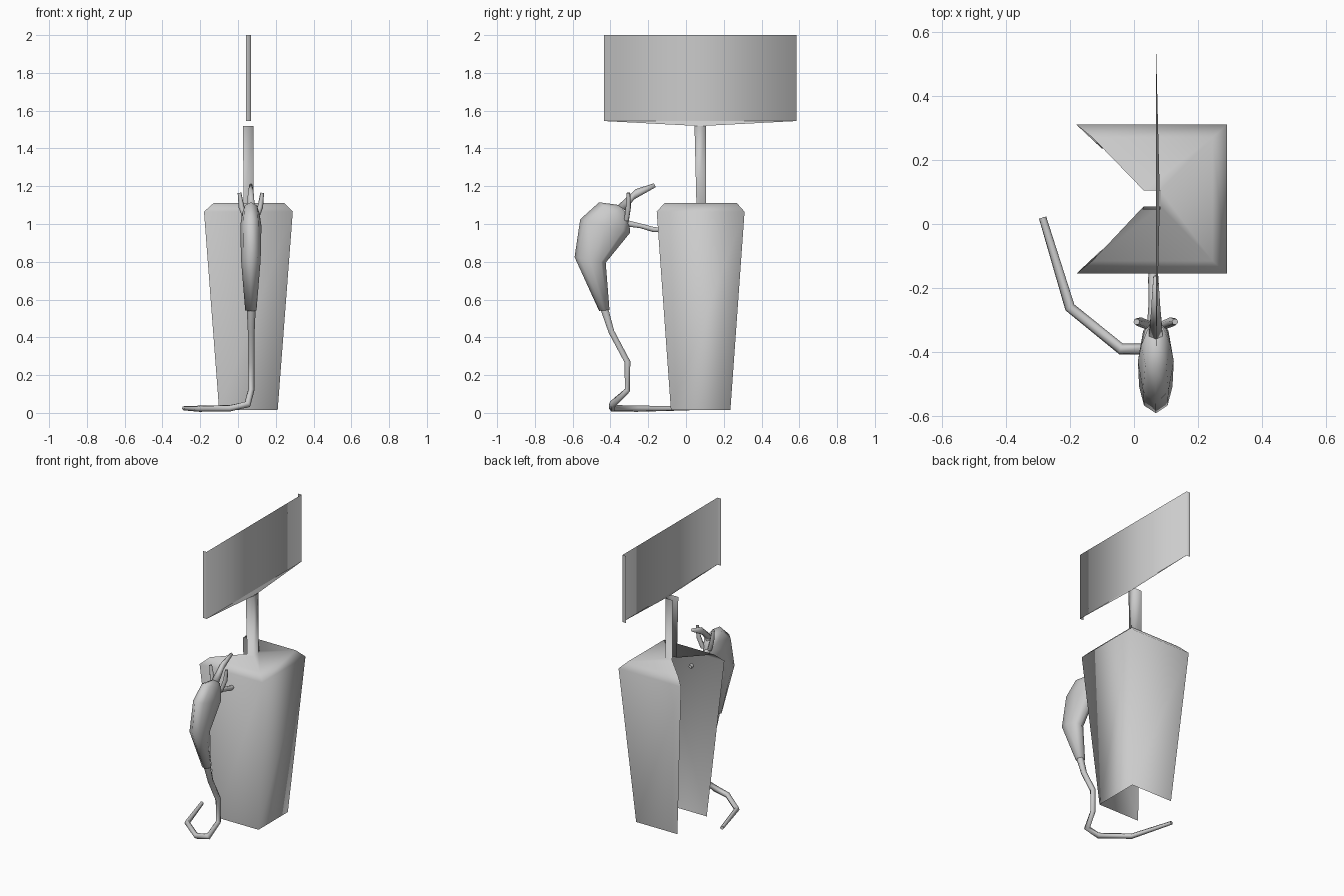
import bpy, bmesh, math
from mathutils import Vector

cube = bpy.data.objects.get("Cube")
if cube:
    bpy.data.objects.remove(cube)

grey = bpy.data.materials.new("plain grey")
grey.use_nodes = True
colour = (0.6, 0.6, 0.6, 1)
grey.diffuse_color = colour
grey.node_tree.nodes["Principled BSDF"].inputs["Base Color"].default_value = colour


def finish(name, bm, outward=True):
    """Turn a bmesh into a smooth grey object."""
    if outward:
        bmesh.ops.recalc_face_normals(bm, faces=bm.faces)
    for face in bm.faces:
        face.smooth = True
    mesh = bpy.data.meshes.new(name)
    bm.to_mesh(mesh)
    bm.free()
    mesh.materials.append(grey)
    obj = bpy.data.objects.new(name, mesh)
    bpy.context.collection.objects.link(obj)
    return obj


def skin(bm, rings, closed):
    """Bridge equal rows of points with quads."""
    rows = [[bm.verts.new(p) for p in ring] for ring in rings]
    for a, b in zip(rows, rows[1:]):
        n = len(a)
        for i in range(n if closed else n - 1):
            j = (i + 1) % n
            bm.faces.new((a[i], a[j], b[j], b[i]))
    return rows


def channel(name, levels):
    """Three-walled sheet, open towards -x, from (x0, x1, y0, y1, z) levels."""
    bm = bmesh.new()
    skin(bm, [[(x0, y0, z), (x1, y0, z), (x1, y1, z), (x0, y1, z)]
              for x0, x1, y0, y1, z in levels], False)
    return finish(name, bm, False)


def body_loft(name, sections, x=0.068, sides=8):
    """Closed loft; each section is back (y, z), belly (y, z), half width."""
    rings = []
    for back, belly, half in sections:
        a, b = Vector((x, *back)), Vector((x, *belly))
        mid, v = (a + b) / 2, (b - a) / 2
        angles = [math.tau * i / sides for i in range(sides)]
        rings.append([mid + v * math.cos(t) + Vector((half * math.sin(t), 0, 0))
                      for t in angles])
    bm = bmesh.new()
    rows = skin(bm, rings, True)
    bm.faces.new(rows[0])
    bm.faces.new(rows[-1])
    return finish(name, bm)


def tube(name, points, radii):
    """Tapered tube along a bent path."""
    curve = bpy.data.curves.new(name + " path", "CURVE")
    curve.dimensions = "3D"
    curve.bevel_depth = 1
    curve.bevel_resolution = 1
    curve.use_fill_caps = True
    spline = curve.splines.new("POLY")
    spline.points.add(len(points) - 1)
    for point, co, r in zip(spline.points, points, radii):
        point.co = (*co, 1)
        point.radius = r
    temp = bpy.data.objects.new(name + " path", curve)
    bpy.context.collection.objects.link(temp)
    deps = bpy.context.evaluated_depsgraph_get()
    mesh = bpy.data.meshes.new_from_object(temp.evaluated_get(deps))
    bm = bmesh.new()
    bm.from_mesh(mesh)
    bpy.data.objects.remove(temp)
    bpy.data.meshes.remove(mesh)
    return finish(name, bm)


# Tapered vessel, shoulder, roof and post in one open channel
channel("vessel_and_post", [
    (-0.10, 0.21, -0.08, 0.235, 0.015),
    (-0.18, 0.29, -0.155, 0.31, 1.065),
    (-0.13, 0.245, -0.115, 0.27, 1.11),
    (0.03, 0.082, 0.055, 0.105, 1.11),
    (0.026, 0.082, 0.045, 0.105, 1.52)])

# Wide upper panel with narrow end flanges
channel("upper_panel", [
    (0.042, 0.068, -0.435, 0.585, 1.545),
    (0.042, 0.068, -0.435, 0.585, 2.0)])

# Shallow triangular skirt joining the panel to the post
bm = bmesh.new()
skin(bm, [[(0.08, 0.045, 1.52), (0.08, 0.105, 1.52)],
          [(0.068, -0.435, 1.545), (0.068, 0.585, 1.545)]], False)
finish("panel_skirt", bm, False)

# Hunched animal body
body_loft("animal_body", [
    ((-0.46, 0.54), (-0.405, 0.545), 0.03),
    ((-0.59, 0.825), (-0.425, 0.795), 0.052),
    ((-0.56, 1.025), (-0.295, 0.955), 0.056),
    ((-0.46, 1.115), (-0.30, 1.00), 0.046),
    ((-0.35, 1.10), (-0.31, 1.05), 0.026)])

# Pointed snout
body_loft("animal_snout", [
    ((-0.36, 1.10), (-0.32, 1.07), 0.024),
    ((-0.265, 1.185), (-0.275, 1.13), 0.017),
    ((-0.17, 1.215), (-0.16, 1.195), 0.009)], sides=6)

# Pair of upright front paws
for side, label in ((1, "left"), (-1, "right")):
    tube(label + "_paw",
         [(0.068 + side * 0.025, -0.315, 1.02), (0.068 + side * 0.05, -0.305, 1.09),
          (0.068 + side * 0.06, -0.305, 1.165)], [0.014, 0.015, 0.010])

# Arm reaching through the vessel wall
tube("reaching_arm",
     [(0.06, -0.32, 1.005), (0.06, -0.24, 0.99), (0.06, -0.17, 0.97), (0.06, -0.13, 0.97)],
     [0.02, 0.014, 0.016, 0.012])

# Long tail curling along the ground
tube("tail",
     [(0.07, -0.435, 0.56), (0.07, -0.395, 0.43), (0.07, -0.31, 0.27),
      (0.07, -0.31, 0.12), (0.05, -0.39, 0.045), (-0.04, -0.39, 0.025),
      (-0.20, -0.26, 0.022), (-0.285, 0.02, 0.025)],
     [0.024, 0.018, 0.018, 0.017, 0.020, 0.018, 0.017, 0.012])
